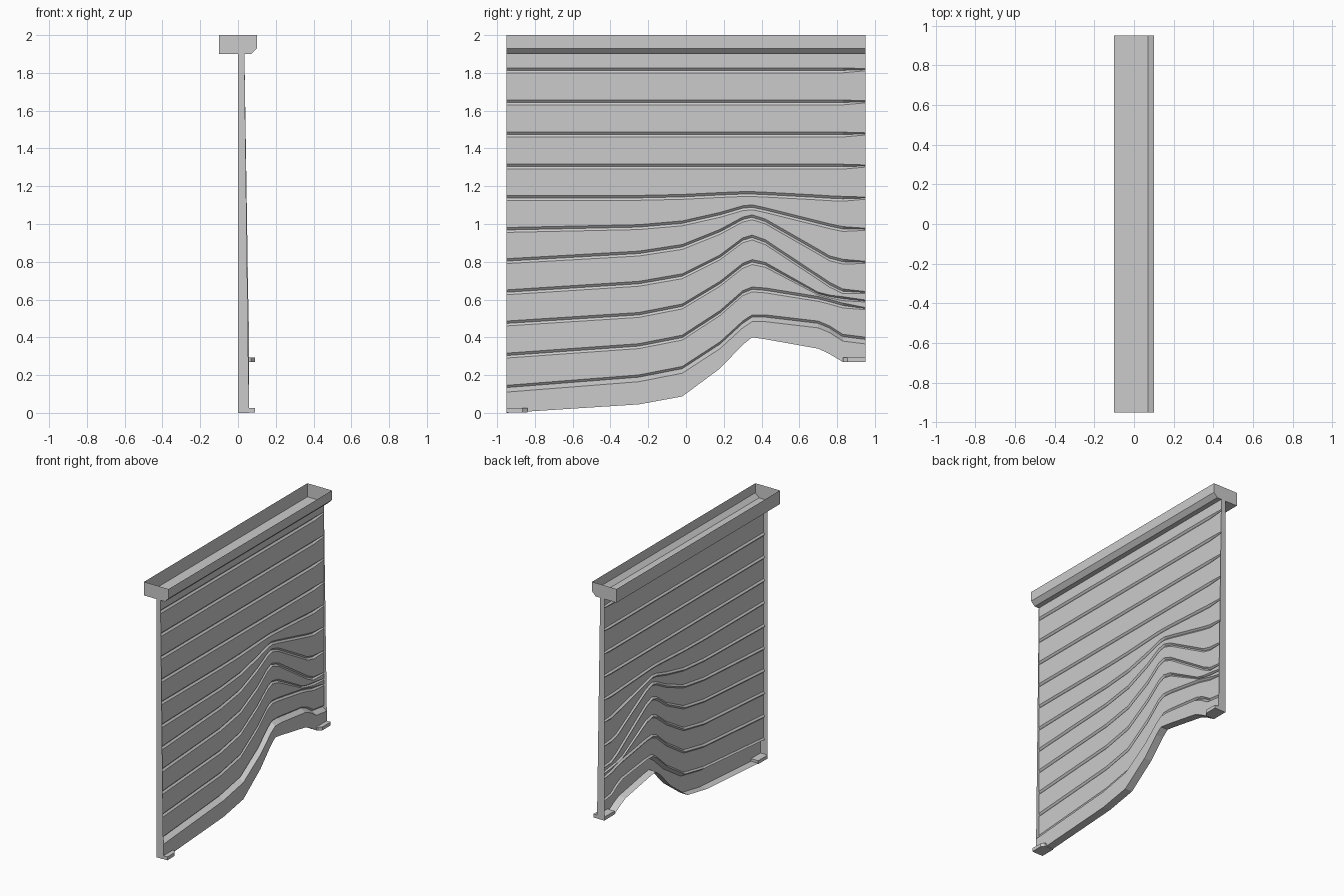
import bpy, bmesh

if "Cube" in bpy.data.objects:
    bpy.data.objects.remove(bpy.data.objects["Cube"])

def loft(name, sections, skip=0):
    """Open-backed shell from matching (x, y, z) sections, with capped ends."""
    bm = bmesh.new()
    rows = [[bm.verts.new(p) for p in s] for s in sections]
    for a, b in zip(rows, rows[1:]):
        for j in range(skip, len(a) - 1):
            bm.faces.new((a[j], a[j + 1], b[j + 1], b[j]))
    caps = [bm.faces.new(rows[0][::-1]), bm.faces.new(rows[-1])]
    bmesh.ops.triangulate(bm, faces=caps)
    me = bpy.data.meshes.new(name)
    bm.to_mesh(me)
    bm.free()
    ob = bpy.data.objects.new(name, me)
    bpy.context.collection.objects.link(ob)
    return ob

def prism(name, outline, z0, z1):
    """Solid from a counter-clockwise (x, y) outline."""
    bm = bmesh.new()
    f = bm.faces.new([bm.verts.new((x, y, z0)) for x, y in outline])
    ext = bmesh.ops.extrude_face_region(bm, geom=[f], use_keep_orig=True)
    top = [v for v in ext["geom"] if isinstance(v, bmesh.types.BMVert)]
    bmesh.ops.translate(bm, verts=top, vec=(0, 0, z1 - z0))
    bmesh.ops.recalc_face_normals(bm, faces=bm.faces)
    me = bpy.data.meshes.new(name)
    bm.to_mesh(me)
    bm.free()
    ob = bpy.data.objects.new(name, me)
    bpy.context.collection.objects.link(ob)
    return ob

# Top tray: open upward, chamfered lower front edge
tray = [(.1, 2), (.1, 1.93), (.07, 1.9), (-.1, 1.9), (-.1, 2)]
loft("top_tray", [[(x, y, z) for x, z in tray] for y in (-.95, .95)])

# Plank seams: heights at shared stations along the panel
stations = [-.95, -.25, -.02, .18, .30, .35, .42, .70, .76, .83, .95]
seams = [[z] * len(stations) for z in (1.82, 1.65, 1.48, 1.31)]
seams.append([1.145, 1.145, 1.15, 1.16, 1.165, 1.165, 1.162, 1.147, 1.143, 1.14, 1.14])
seams.append([.975, .99, 1.01, 1.055, 1.09, 1.095, 1.08, 1.01, .995, .98, .975])
seams.append([.81, .85, .885, .965, 1.03, 1.042, 1.02, .86, .825, .807, .80])
seams.append([.645, .69, .73, .83, .92, .935, .91, .725, .685, .65, .64])
seams.append([.48, .525, .57, .69, .785, .805, .79, .635, .62, .61, .595])
seams.append([.31, .36, .405, .535, .64, .66, .655, .61, .595, .575, .555])
skirt_top = [.14, .195, .24, .37, .48, .513, .513, .48, .455, .41, .395]
skirt_bottom = [0, .045, .087, .235, .36, .40, .39, .34, .312, .27, .27]

# Planked panel with V grooves and a thicker skirt along the lower edge
FACE, GROOVE, SKIRT = .034, .023, .058
sections = []
for i, y in enumerate(stations):
    s = [(0, y, 1.9), (FACE, y, 1.9)]
    zs = [row[i] for row in seams] + [skirt_top[i]]
    for k, z in enumerate(zs[:-1]):
        w = min(.026, .6 * (z - zs[k + 1])) * (.45 if y > .9 else 1)
        s += [(FACE, y, z + .25 * w), (GROOVE, y, z - .25 * w), (FACE, y, z - .75 * w)]
    t, b = skirt_top[i], skirt_bottom[i]
    s += [(FACE, y, t + .006), (GROOVE, y, t - .006), (SKIRT, y, t - .03),
          (SKIRT, y, b), (0, y, b)]
    sections.append(s)
loft("plank_panel", sections, skip=1)

# Small feet at both ends of the skirt
prism("left_foot", [(0, -.95), (.09, -.95), (.09, -.865), (.07, -.84), (0, -.84)], .001, .026)
prism("right_foot", [(0, .83), (.07, .83), (.09, .855), (.09, .95), (0, .95)], .269, .294)
